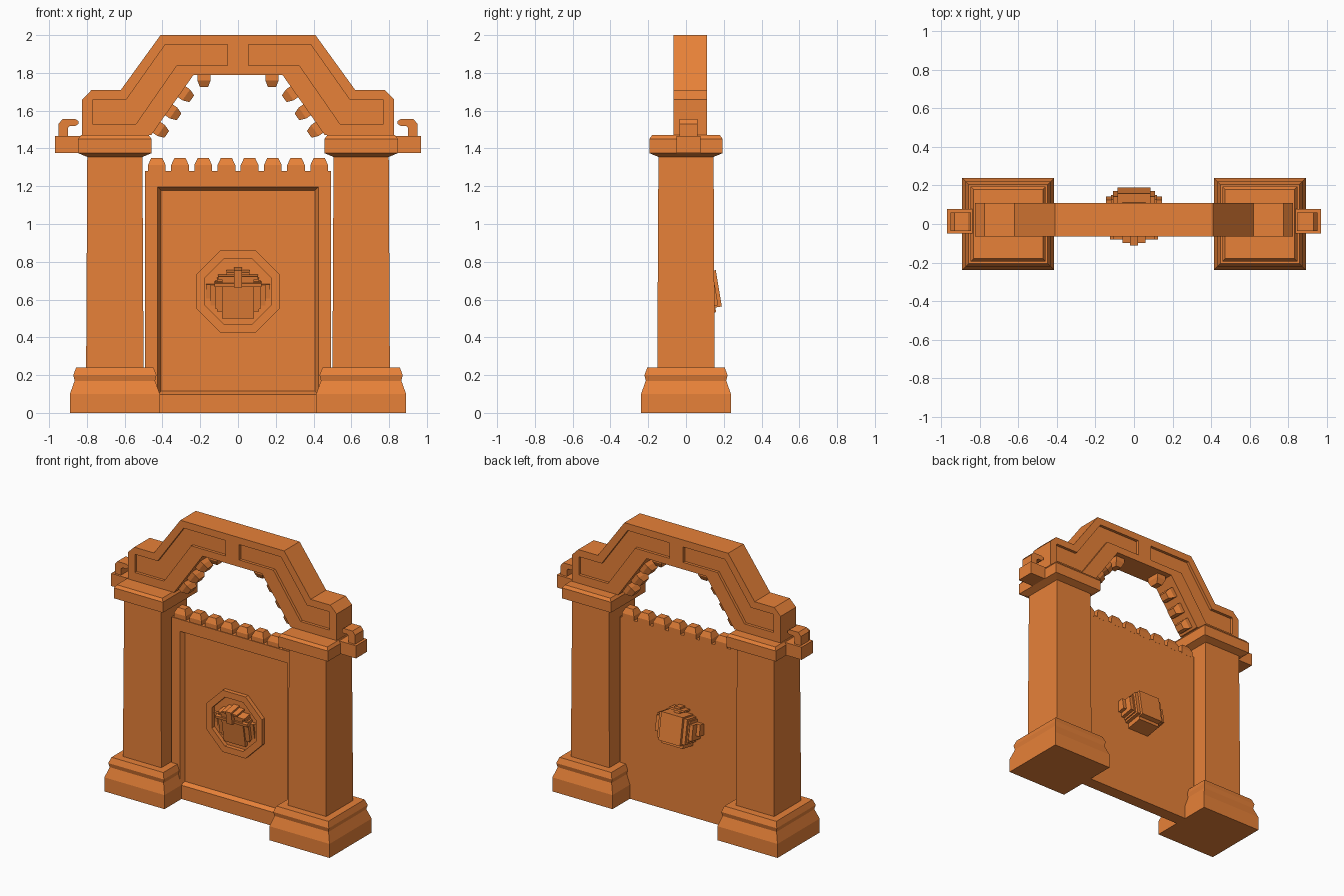
import bpy, bmesh, math
from mathutils import Matrix, Vector

if "Cube" in bpy.data.objects:
    bpy.data.objects.remove(bpy.data.objects["Cube"])

mat = bpy.data.materials.new("orange_stone")
mat.diffuse_color = (0.8, 0.22, 0.04, 1)
mat.use_nodes = True
mat.node_tree.nodes["Principled BSDF"].inputs["Base Color"].default_value = mat.diffuse_color


def finish(name, bm, mirror=False):
    bmesh.ops.recalc_face_normals(bm, faces=bm.faces)
    # open up faces lying on the mirror plane so halves join cleanly
    if mirror:
        inner = [f for f in bm.faces if all(abs(v.co.x) < 1e-5 for v in f.verts)]
        bmesh.ops.delete(bm, geom=inner, context='FACES')
    me = bpy.data.meshes.new(name)
    bm.to_mesh(me)
    bm.free()
    me.materials.append(mat)
    ob = bpy.data.objects.new(name, me)
    bpy.context.collection.objects.link(ob)
    if mirror:
        ob.modifiers.new("mirror", 'MIRROR')
    return ob


def loft(bm, rings, closed=False):
    """Bridge matching rings of points, then cap the ends (or join them)."""
    vs = [[bm.verts.new(p) for p in r] for r in rings]
    n = len(vs[0])
    pairs = list(zip(vs, vs[1:])) + ([(vs[-1], vs[0])] if closed else [])
    for a, b in pairs:
        for i in range(n):
            j = (i + 1) % n
            bm.faces.new((a[i], a[j], b[j], b[i]))
    if not closed:
        bm.faces.new(vs[0])
        bm.faces.new(vs[-1])


def xz(pts, y):
    return [(x, y, z) for x, z in pts]


def rect(x0, x1, z0, z1):
    return [(x0, z0), (x1, z0), (x1, z1), (x0, z1)]


def box(bm, x0, x1, y0, y1, z0, z1, m=Matrix()):
    loft(bm, [[m @ Vector(p) for p in xz(rect(x0, x1, z0, z1), y)] for y in (y0, y1)])


def tooth(bm, x, y, z, ang, w, h, d):
    m = Matrix.Translation((x, y, z)) @ Matrix.Rotation(ang, 4, 'Y')
    rings = []
    for k, t in ((1, -0.15), (1, 0.45), (0.62, 1)):
        a, b = w / 2 * k, d / 2 * k
        rings.append([m @ Vector(p) for p in
                      ((-a, -b, h * t), (a, -b, h * t), (a, b, h * t), (-a, b, h * t))])
    loft(bm, rings)


# Square columns: plinth, shaft and capital in one profile
bm = bmesh.new()
profile = [(.238, 0), (.238, .1), (.213, .17), (.22, .2), (.205, .24), (.152, .24),
           (.146, 1.355), (.194, 1.375), (.194, 1.45), (.18, 1.47)]
loft(bm, [[(.652 + sx * h, sy * h, z) for sx, sy in ((-1, -1), (1, -1), (1, 1), (-1, 1))]
          for h, z in profile])
finish("columns", bm, True)

# Side brackets with hooks
bm = bmesh.new()
box(bm, .83, .968, -.05, .077, 1.375, 1.465)
hook = [(.95, 1.46), (.95, 1.53), (.93, 1.555), (.86, 1.555), (.845, 1.545),
        (.845, 1.53), (.86, 1.52), (.89, 1.52), (.9, 1.51), (.9, 1.46)]
loft(bm, [xz(hook, -.035), xz(hook, .06)])
finish("side_hooks", bm, True)

# Arch with sunken panels on both faces
bm = bmesh.new()
outer = [(0, 2), (.41, 2), (.62, 1.71), (.775, 1.71), (.825, 1.66),
         (.825, 1.47), (.46, 1.47), (.235, 1.79), (0, 1.79)]
panel = [(.055, 1.95), (.385, 1.95), (.59, 1.66), (.765, 1.66), (.77, 1.655),
         (.77, 1.53), (.54, 1.53), (.325, 1.84), (.055, 1.84)]
loft(bm, [xz(panel, -.045), xz(panel, -.065), xz(outer, -.065),
          xz(outer, .11), xz(panel, .11), xz(panel, .09)])
finish("arch", bm, True)

# Teeth under the arch
bm = bmesh.new()
tooth(bm, .18, .022, 1.79, math.pi, .07, .065, .1)
ang = math.atan2(-.82, -.575)
for t in (.13, .42, .72):
    tooth(bm, .46 - .225 * t, .022, 1.47 + .32 * t, ang, .07, .065, .1)
finish("arch_teeth", bm, True)

# Door slab with recessed front panel
bm = bmesh.new()
full = rect(-.492, .492, 0, 1.28)
loft(bm, [xz(full, .042), xz(full, -.047), xz(rect(-.425, .425, .098, 1.195), -.047),
          xz(rect(-.408, .408, .115, 1.178), -.015)])
finish("door", bm)

# Teeth along the door top
bm = bmesh.new()
for i in range(8):
    tooth(bm, -.43 + i * .86 / 7, 0, 1.28, 0, .094, .07, .085)
finish("door_teeth", bm)

# Octagonal ring around the emblem
bm = bmesh.new()


def octagon(r, y):
    q = r / math.cos(math.pi / 8)
    return [(q * math.cos(a), y, .643 + q * math.sin(a))
            for a in [(k + .5) * math.pi / 4 for k in range(8)]]


loft(bm, [octagon(.22, -.01), octagon(.22, -.045), octagon(.175, -.045),
          octagon(.175, -.01)], True)
finish("emblem_ring", bm)

# Blocky emblem, tilted, passing through the door
bm = bmesh.new()
tilt = Matrix.Translation((0, .04, .64)) @ Matrix.Rotation(math.radians(9.5), 4, 'X')
for hx, y0, y1, z0, z1 in (
        (.12, -.09, .1, -.075, .07),      # head
        (.11, -.085, .117, -.09, .085),   # rear shell
        (.085, -.1, .135, -.1, .095),     # rear plate
        (.085, -.1, .1, -.125, -.07),     # chin
        (.145, -.07, .095, -.06, .05),    # inner ears
        (.17, -.06, .05, -.03, .05),      # outer ears
        (.125, -.11, .0, .045, .065),     # brow
        (.105, -.105, .0, .085, .1),      # upper brow
        (.06, -.12, .09, .112, .125),     # top bar
        (.022, -.13, .08, .045, .138)):   # crest
    box(bm, -hx, hx, y0, y1, z0, z1, tilt)
finish("emblem", bm)
